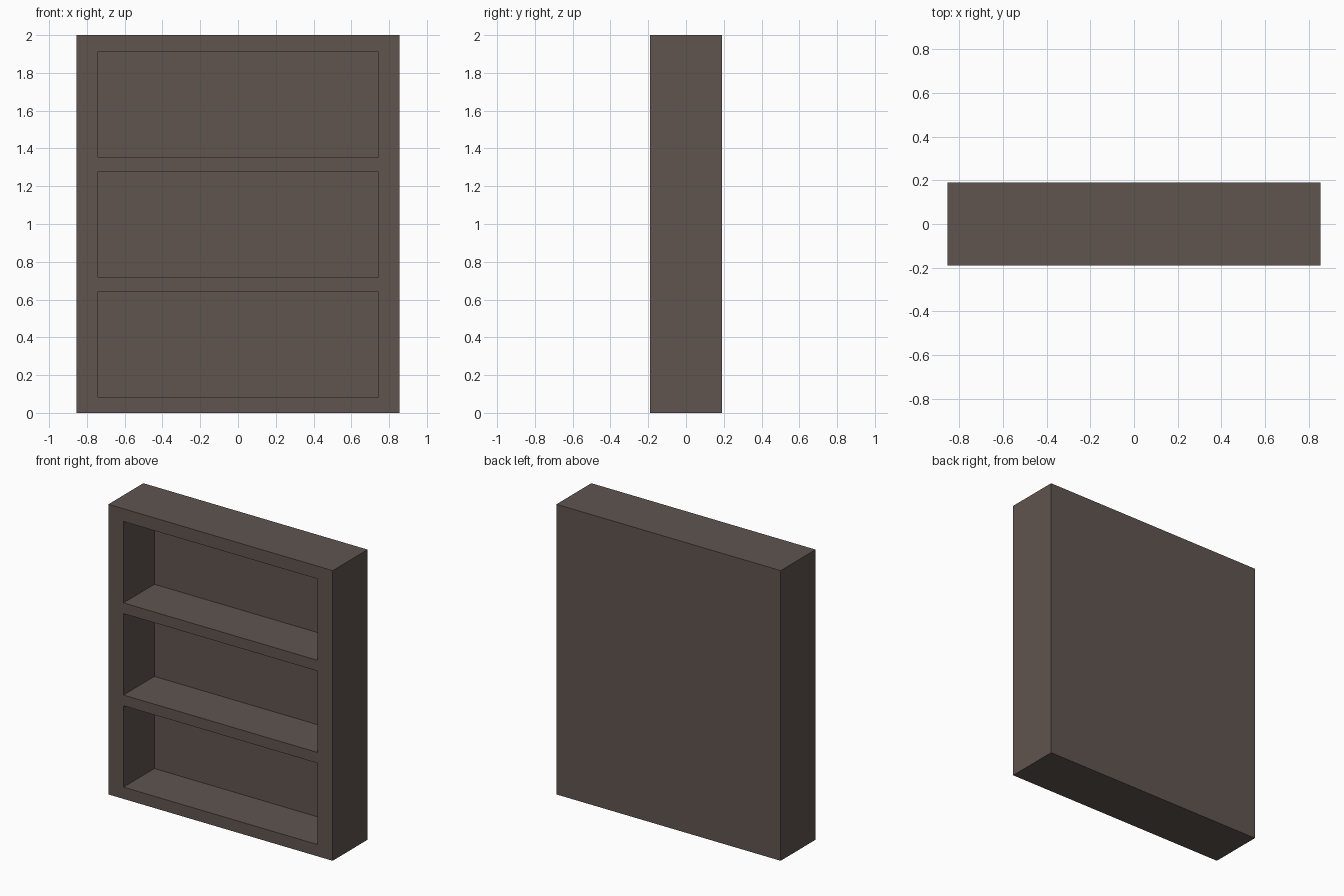
import bpy, bmesh
from mathutils import Vector

if "Cube" in bpy.data.objects:
    bpy.data.objects.remove(bpy.data.objects["Cube"])

HALF_W, HALF_D, HEIGHT = 0.855, 0.19, 2.0
OPEN_W, OPEN_H, PITCH, FIRST_Z = 0.74, 0.561, 0.635, 0.081
RECESS = 0.336

# Grid lines of the front: outer stiles, and three openings between the shelves
xs = [-HALF_W, -OPEN_W, OPEN_W, HALF_W]
zs = [0.0]
for i in range(3):
    zs += [FIRST_Z + i * PITCH, FIRST_Z + i * PITCH + OPEN_H]
zs.append(HEIGHT)

bm = bmesh.new()

# Front face frame
grid = [[bm.verts.new((x, -HALF_D, z)) for x in xs] for z in zs]
openings = []
for r in range(len(zs) - 1):
    for c in range(len(xs) - 1):
        f = bm.faces.new((grid[r][c], grid[r][c + 1], grid[r + 1][c + 1], grid[r + 1][c]))
        if c == 1 and r % 2 == 1:
            openings.append(f)

# Outer case sides and back panel
border = [e for e in bm.edges if e.is_boundary]
ext = bmesh.ops.extrude_edge_only(bm, edges=border)["geom"]
bmesh.ops.translate(bm, vec=Vector((0, 2 * HALF_D, 0)),
                    verts=[g for g in ext if isinstance(g, bmesh.types.BMVert)])
bmesh.ops.contextual_create(bm, geom=[g for g in ext if isinstance(g, bmesh.types.BMEdge) and g.is_boundary])

# Shelf compartments pushed in from the front
for f in openings:
    new = bmesh.ops.extrude_discrete_faces(bm, faces=[f])["faces"][0]
    bmesh.ops.translate(bm, vec=Vector((0, RECESS, 0)), verts=new.verts)

bmesh.ops.remove_doubles(bm, verts=bm.verts, dist=1e-5)
bmesh.ops.recalc_face_normals(bm, faces=bm.faces)

mesh = bpy.data.meshes.new("bookcase")
bm.to_mesh(mesh)
bm.free()
bookcase = bpy.data.objects.new("bookcase", mesh)
bpy.context.collection.objects.link(bookcase)

# Dark brown wood
wood = bpy.data.materials.new("dark_wood")
wood.diffuse_color = (0.115, 0.09, 0.08, 1)
wood.use_nodes = True
wood.node_tree.nodes["Principled BSDF"].inputs["Base Color"].default_value = wood.diffuse_color
mesh.materials.append(wood)
